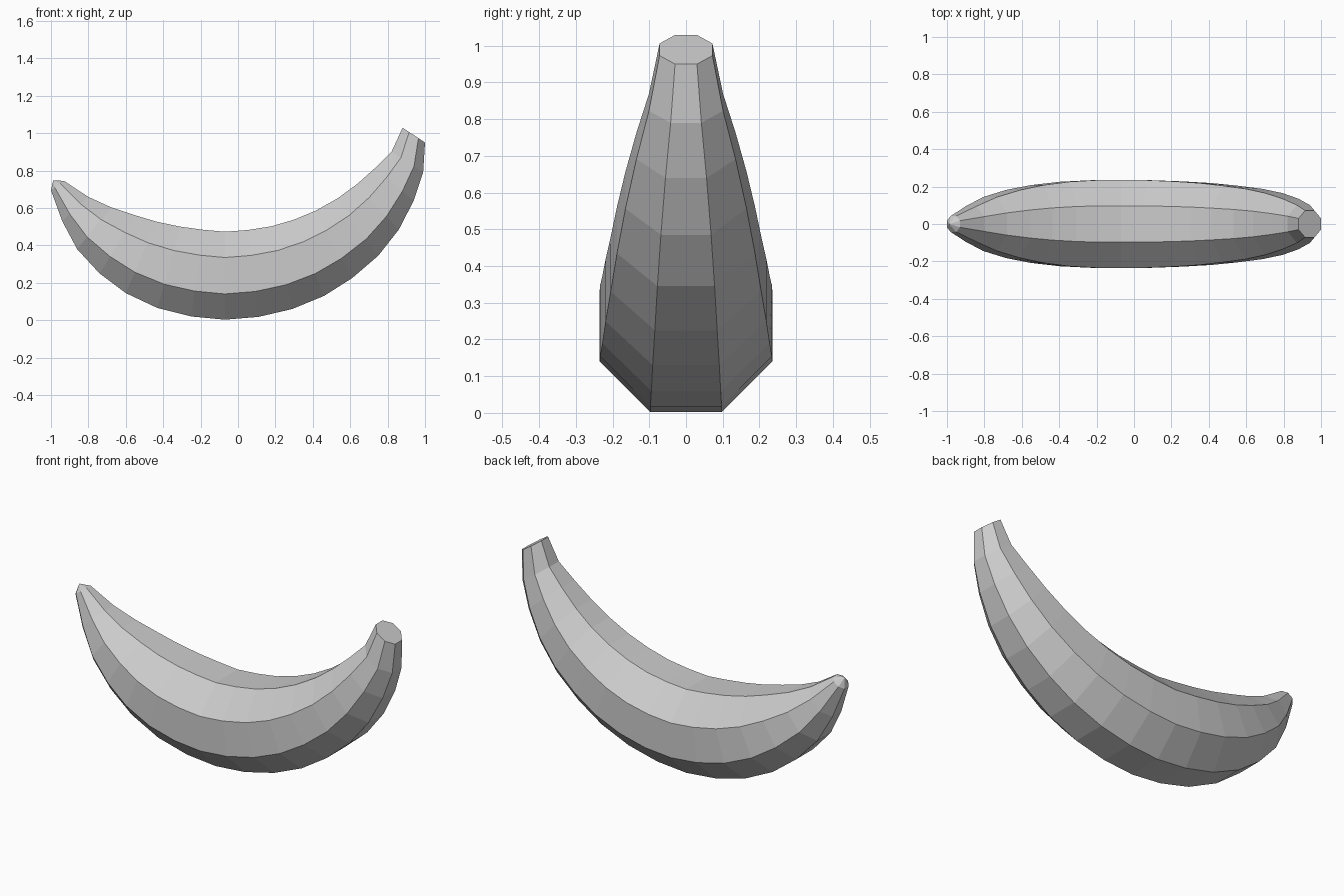
import bpy, bmesh, math

if "Cube" in bpy.data.objects:
    bpy.data.objects.remove(bpy.data.objects["Cube"])

# Rings along the fruit: outer-edge x, outer-edge z, cross-section half width
RINGS = [
    (-1.00, 0.695, 0.043), (-0.94, 0.53, 0.095), (-0.86, 0.38, 0.144),
    (-0.74, 0.25, 0.182), (-0.60, 0.145, 0.208), (-0.43, 0.065, 0.226),
    (-0.25, 0.02, 0.234), (-0.07, 0.003, 0.235), (0.11, 0.018, 0.234),
    (0.29, 0.06, 0.228), (0.46, 0.13, 0.219), (0.61, 0.225, 0.205),
    (0.75, 0.345, 0.188), (0.86, 0.485, 0.165), (0.94, 0.64, 0.135),
    (0.99, 0.79, 0.101), (1.00, 0.95, 0.072),
]
LOWEST = 7          # ring where the fruit runs level
SIDES = 8


def tilt(i):
    if i < LOWEST:
        return math.radians(-7.8 * (LOWEST - i))
    return math.radians(min(7.1 * (i - LOWEST), 56.5))


bm = bmesh.new()
loops = []
for i, (ox, oz, r) in enumerate(RINGS):
    a = tilt(i)
    nx, nz = -math.sin(a), math.cos(a)      # towards the inside of the bend
    cx, cz = ox + nx * r, oz + nz * r
    loop = []
    for k in range(SIDES):
        t = math.tau * (k + 0.5) / SIDES
        rad = r / math.cos(math.pi / SIDES)
        u = rad * math.cos(t)
        loop.append(bm.verts.new((cx + nx * u, rad * math.sin(t), cz + nz * u)))
    loops.append(loop)

# Peel: octagonal skin
for a, b in zip(loops, loops[1:]):
    for k in range(SIDES):
        j = (k + 1) % SIDES
        bm.faces.new((a[k], a[j], b[j], b[k]))

# Blossom tip and flat stem end
tip = bm.verts.new((-0.988, 0, 0.748))
for k in range(SIDES):
    bm.faces.new((loops[0][(k + 1) % SIDES], loops[0][k], tip))
bm.faces.new(loops[-1])
bmesh.ops.recalc_face_normals(bm, faces=bm.faces[:])

mesh = bpy.data.meshes.new("banana")
bm.to_mesh(mesh)
bm.free()
banana = bpy.data.objects.new("banana", mesh)
bpy.context.collection.objects.link(banana)
